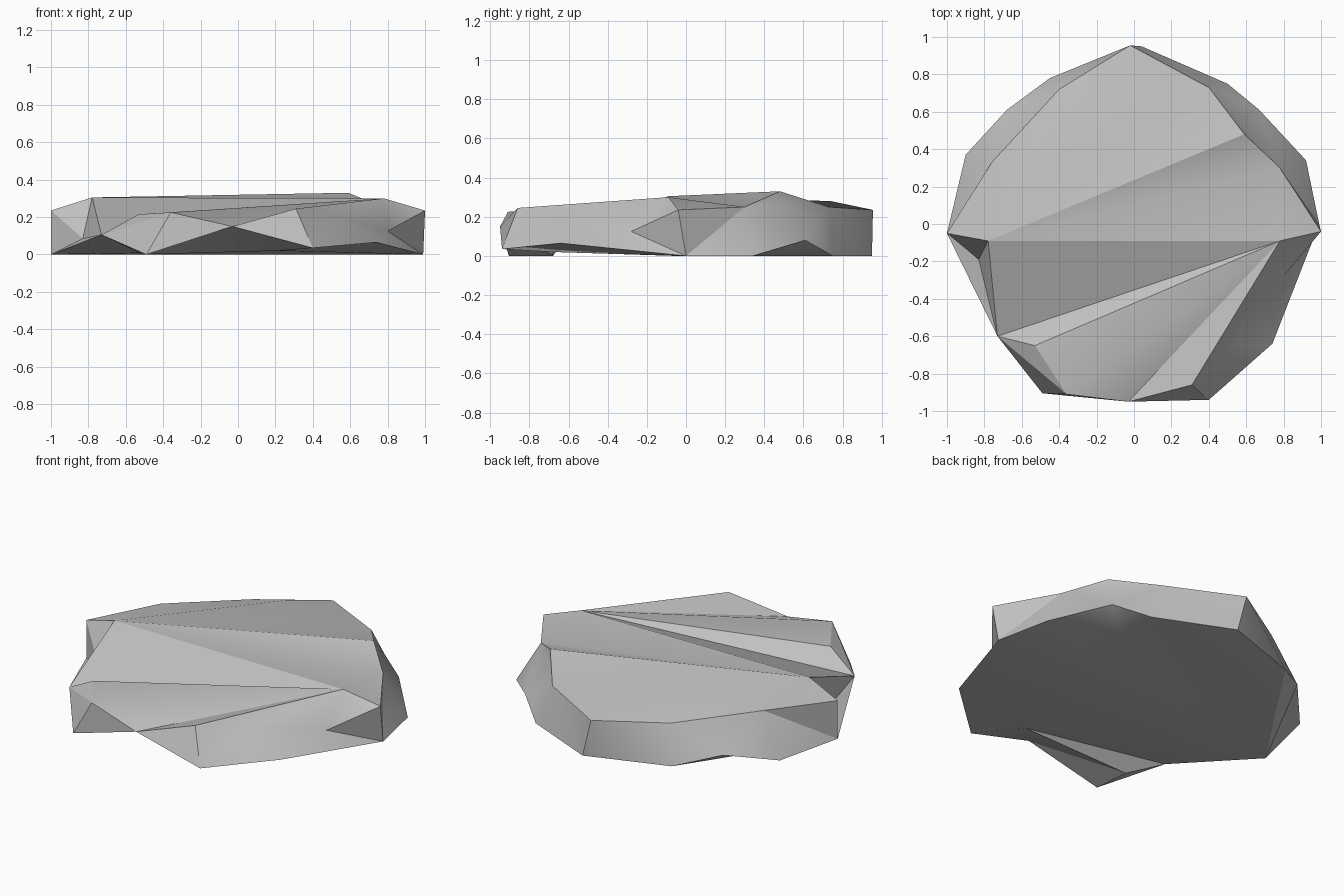
import bpy
import bmesh

cube = bpy.data.objects.get("Cube")
if cube:
    bpy.data.objects.remove(cube, do_unlink=True)

# Corners of the rock, grouped by area; each has a one-letter key
ridge = dict(A=(-.78, -.09, .305), B=(.78, -.09, .3), T=(-.17, .74, .28))
upper_rim = dict(
    w=(-1, -.05, .235), c=(-.76, .33, .255), d=(-.4, .72, .23), e=(-.02, .955, .235),
    f=(.4, .73, .25), g=(.59, .48, .33), h=(.78, .3, .25), i=(1, -.04, .235))
base_rim = dict(
    W=(-1, -.05, 0), C=(-.9, .37, 0), D=(-.68, .61, .065), E=(-.45, .78, 0),
    F=(.04, .95, 0), G=(.5, .75, 0), M=(.53, .5, 0), H=(.92, .34, 0), I=(.99, 0, 0),
    u=(-.49, -.905, 0), N=(-.51, -.68, 0), z=(.22, -.68, .02))
side_corners = dict(
    m=(.67, .61, .08), k=(.53, .67, .16), l=(.575, .51, .27),
    n=(.8, -.28, .125), q=(.74, -.64, .065),
    r=(.4, -.94, .035), x=(-.73, -.6, .105), y=(-.83, -.19, .085))
front_rim = dict(
    o=(.52, -.65, .21), p=(.31, -.86, .245), s=(-.03, -.95, .15),
    t=(-.36, -.91, .225), v=(-.53, -.65, .215))

# Facets as triangle fans: hub corner, then the corners around it
fans = [
    ("A", "wcdTfghBxyw"), ("T", "def"),             # back half of the top
    ("B", "xvtsponih"),                             # front half of the top
    ("x", "utv"), ("t", "us"), ("s", "zrp"),        # front left chips
    ("N", "xuszx"),                                 # hanging chip below the front
    ("q", "rzInor"), ("r", "op"),                   # front right chips
    ("I", "nihH"), ("m", "hHMGklh"),                # right side and its undercut
    ("l", "hgfk"), ("k", "fG"),                     # ledge behind the right side
    ("f", "eFG"), ("e", "EF"), ("d", "DEe"),        # back wall
    ("c", "wWCDd"), ("y", "wWx"),                   # left side
    ("W", "xzIHMGFEDC"),                            # underside
]

bm = bmesh.new()
corner = {}
for group in (ridge, upper_rim, base_rim, side_corners, front_rim):
    for key, position in group.items():
        corner[key] = bm.verts.new(position)


def fan(hub, around):
    for first, second in zip(around, around[1:]):
        bm.faces.new((corner[hub], corner[first], corner[second]))


for hub, around in fans:
    fan(hub, around)
bmesh.ops.recalc_face_normals(bm, faces=bm.faces)

mesh = bpy.data.meshes.new("flat_rock")
bm.to_mesh(mesh)
bm.free()
rock = bpy.data.objects.new("flat_rock", mesh)
bpy.context.collection.objects.link(rock)

# Plain grey stone
stone = bpy.data.materials.new("grey_stone")
stone.use_nodes = True
grey = (.53, .53, .53, 1)
stone.diffuse_color = grey
stone.node_tree.nodes["Principled BSDF"].inputs["Base Color"].default_value = grey
mesh.materials.append(stone)

# Soft shading across shallow creases, sharp elsewhere
bpy.ops.object.select_all(action="DESELECT")
rock.select_set(True)
bpy.context.view_layer.objects.active = rock
bpy.ops.object.shade_smooth_by_angle(angle=.5)
